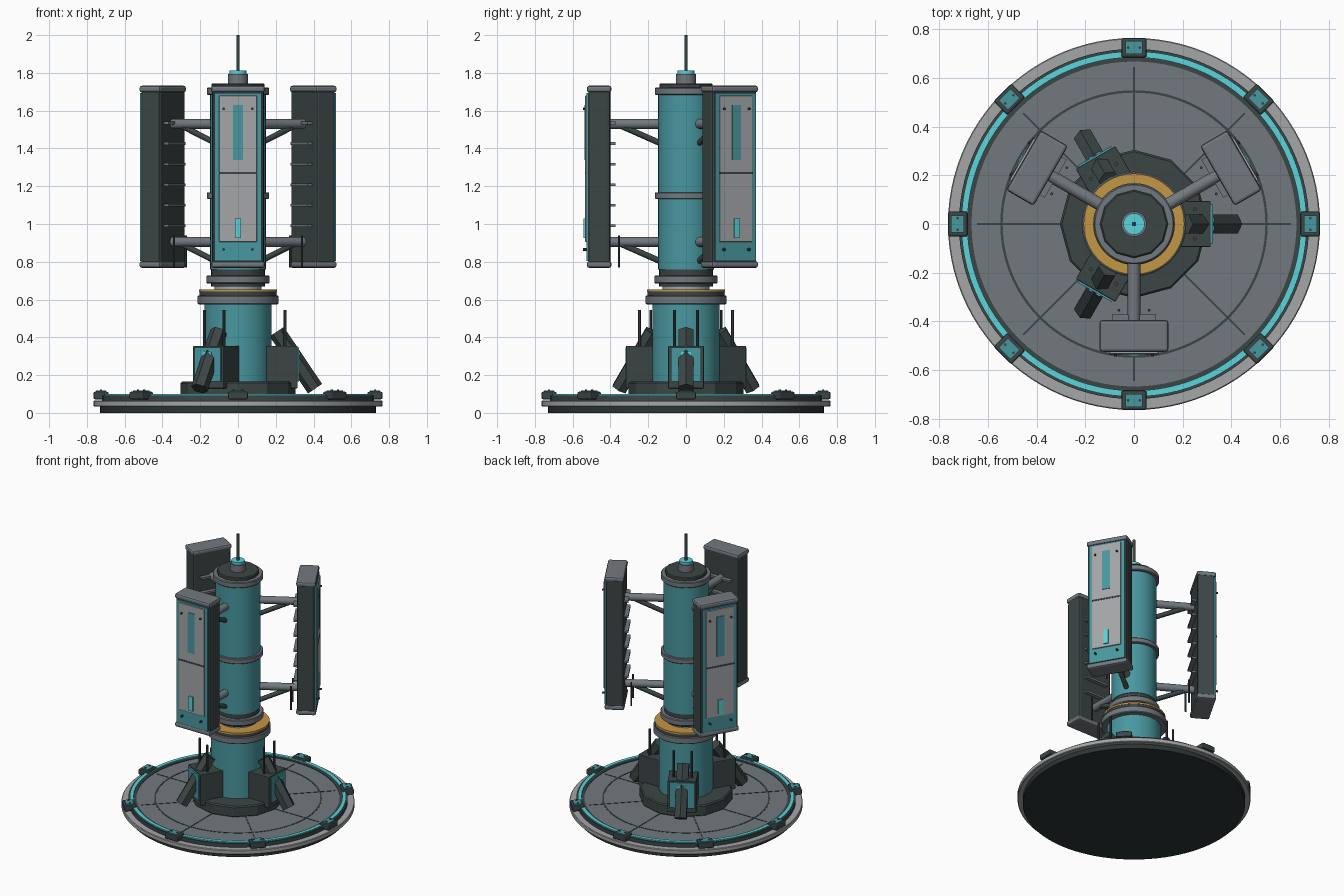
import bpy, bmesh
from math import pi, radians, cos, sin
from mathutils import Matrix, Vector

old = bpy.data.objects.get("Cube")
if old:
    bpy.data.objects.remove(old, do_unlink=True)


def material(name, *rgb):
    m = bpy.data.materials.new(name)
    m.use_nodes = True
    m.diffuse_color = (*rgb, 1)
    m.node_tree.nodes["Principled BSDF"].inputs["Base Color"].default_value = (*rgb, 1)
    return m


TEAL = material("teal paint", 0.065, 0.31, 0.35)
CYAN = material("bright cyan", 0.10, 0.66, 0.70)
DARK = material("dark metal", 0.045, 0.06, 0.06)
BLACK = material("seam black", 0.025, 0.035, 0.035)
GRAY = material("steel gray", 0.17, 0.19, 0.21)
LIGHT = material("light gray", 0.37, 0.38, 0.39)
GOLD = material("gold", 0.55, 0.31, 0.06)


def finish(name, bm, mat, angle=0.0, smooth=True):
    """Turn a bmesh into an object, swung about the z axis by angle degrees."""
    bmesh.ops.recalc_face_normals(bm, faces=bm.faces)
    bm.transform(Matrix.Rotation(radians(angle), 4, "Z"))
    me = bpy.data.meshes.new(name)
    bm.to_mesh(me)
    bm.free()
    me.materials.append(mat)
    if smooth:
        me.shade_smooth()
        me.set_sharp_from_angle(angle=radians(35))
    ob = bpy.data.objects.new(name, me)
    bpy.context.collection.objects.link(ob)
    return ob


def ring(name, r0, r1, z0, z1, mat, sides=64, bevel=0.0):
    """Disc (r0 = 0) or ring with an optional chamfer on its outer edges."""
    b = bevel
    outline = [(r0, z0), (r1 - b, z0), (r1, z0 + b), (r1, z1 - b), (r1 - b, z1), (r0, z1)]
    bm = bmesh.new()
    vs = [bm.verts.new((r, 0, z)) for r, z in outline]
    es = [bm.edges.new((vs[i], vs[(i + 1) % 6])) for i in range(6) if r0 or i < 5]
    bmesh.ops.spin(bm, geom=vs + es, cent=(0, 0, 0), axis=(0, 0, 1),
                   angle=2 * pi, steps=sides, use_duplicate=False)
    bmesh.ops.remove_doubles(bm, verts=bm.verts, dist=0.0005)
    bmesh.ops.dissolve_degenerate(bm, edges=bm.edges, dist=0.0001)
    return finish(name, bm, mat, smooth=sides > 20)


def box(name, x, y, z, mat, angle=0.0, bevel=0.0):
    """Box between the given (low, high) limits; x is radial, y tangential."""
    bm = bmesh.new()
    bmesh.ops.create_cube(bm, size=1)
    for v in bm.verts:
        v.co = [lim[0] if c < 0 else lim[1] for c, lim in zip(v.co, (x, y, z))]
    if bevel:
        bmesh.ops.bevel(bm, geom=bm.edges[:], offset=bevel, segments=2,
                        profile=0.5, affect="EDGES")
    return finish(name, bm, mat, angle, smooth=False)


def rod(name, a, b, r, mat, angle=0.0, sides=12):
    """Straight rod from point a to point b."""
    a, b = Vector(a), Vector(b)
    bm = bmesh.new()
    bmesh.ops.create_cone(bm, cap_ends=True, segments=sides, radius1=r, radius2=r,
                          depth=(b - a).length)
    turn = (b - a).to_track_quat("Z", "Y").to_matrix().to_4x4()
    bm.transform(Matrix.Translation((a + b) / 2) @ turn)
    return finish(name, bm, mat, angle, smooth=sides > 8)


def sym(w):
    return (-w, w)


# Round base platform
ring("base_underside", 0, 0.73, 0, 0.035, BLACK, 96)
ring("base_plate", 0, 0.765, 0.033, 0.065, LIGHT, 96, 0.004)
ring("deck", 0, 0.675, 0.06, 0.088, GRAY, 96)
ring("rim_band", 0.668, 0.72, 0.06, 0.092, DARK, 96)
ring("rim_light", 0.685, 0.71, 0.085, 0.1, CYAN, 96)
ring("deck_seam", 0.54, 0.55, 0.08, 0.09, DARK, 96)
for i in range(8):
    a = i * 45
    box("deck_spoke_seam", (0.29, 0.645), sym(0.004), (0.08, 0.09), DARK, a)
    box("rim_clamp", (0.685, 0.765), sym(0.052), (0.072, 0.112), DARK, a, 0.008)
    box("clamp_pad", (0.698, 0.752), sym(0.034), (0.108, 0.119), TEAL, a)
    for s in (-1, 1):
        rod("clamp_bolt", (0.725, s * 0.024, 0.115), (0.725, s * 0.024, 0.124),
            0.006, DARK, a, 8)

# Lower column and turntable
ring("hub", 0, 0.305, 0.085, 0.165, DARK, 12, 0.008)
ring("lower_column", 0, 0.178, 0.16, 0.58, TEAL)
ring("lower_collar", 0, 0.215, 0.575, 0.622, GRAY, 64, 0.005)
ring("turntable", 0, 0.205, 0.615, 0.645, DARK)
ring("turntable_ring", 0.12, 0.207, 0.642, 0.654, GOLD)
ring("turntable_core", 0, 0.125, 0.64, 0.68, LIGHT)

# Upper column with its bands and cap
ring("column_foot", 0, 0.142, 0.668, 0.765, DARK)
ring("foot_collar", 0.13, 0.168, 0.684, 0.727, GRAY, 64, 0.005)
ring("upper_column", 0, 0.147, 0.76, 1.69, TEAL)
ring("middle_band", 0.13, 0.165, 1.132, 1.168, GRAY, 64, 0.004)
ring("top_band", 0.13, 0.165, 1.682, 1.722, GRAY, 64, 0.005)
ring("column_cap", 0, 0.14, 1.68, 1.745, DARK, 12, 0.006)
ring("antenna_socket", 0, 0.052, 1.74, 1.795, GRAY, 32)
ring("antenna_light", 0, 0.044, 1.79, 1.812, CYAN, 32)
ring("antenna_mast", 0, 0.009, 1.8, 2.0, DARK, 24)

# Three antenna panels, each on two braced arms
for a in (30, 150, 270):
    for z in (1.53, 0.905):
        rod("panel_arm", (0.1, 0, z), (0.405, 0, z), 0.026, GRAY, a, 16)
        rod("arm_brace", (0.13, 0, z - 0.105), (0.345, 0, z - 0.01), 0.016, DARK, a)
    box("panel_body", (0.4, 0.517), sym(0.138), (0.785, 1.715), DARK, a, 0.016)
    for z in (0.768, 1.697):
        box("panel_end_cap", (0.395, 0.525), sym(0.142), (z, z + 0.035), GRAY, a, 0.012)
    box("panel_frame", (0.51, 0.526), sym(0.124), (0.803, 1.693), TEAL, a)
    box("panel_cover", (0.52, 0.534), sym(0.1), (0.905, 1.68), LIGHT, a, 0.004)
    box("cover_seam", (0.53, 0.536), sym(0.1), (1.264, 1.275), DARK, a)
    box("cover_stripe", (0.53, 0.538), sym(0.027), (1.34, 1.63), TEAL, a)
    box("status_light", (0.53, 0.542), sym(0.016), (0.925, 1.028), CYAN, a)
    for s in (-1, 1):
        for z in (0.865, 1.61):
            rod("panel_bolt", (0.515, s * 0.076, z), (0.545, s * 0.076, z),
                0.007, DARK, a, 8)
        rod("cable_stub", (0.355, s * 0.062, 0.77), (0.355, s * 0.062, 0.94),
            0.006, DARK, a, 8)
    for i in range(6):
        z = 0.99 + i * 0.109
        box("cooling_fin", (0.372, 0.405), sym(0.09), (z - 0.007, z + 0.007), GRAY, a)

# Three equipment boxes with sloped legs around the hub
for a in (0, 120, 240):
    box("equipment_box", (0.14, 0.315), sym(0.094), (0.13, 0.355), DARK, a, 0.004)
    box("box_face", (0.31, 0.324), sym(0.08), (0.165, 0.347), TEAL, a)
    box("box_light", (0.32, 0.329), sym(0.026), (0.305, 0.322), CYAN, a)
    rod("sloped_leg", (0.205, 0, 0.43), (0.408, 0, 0.128), 0.045, DARK, a, 6)
    for s in (-1, 1):
        rod("whip_antenna", (0.25, s * 0.06, 0.34), (0.25, s * 0.06, 0.545),
            0.008, DARK, a, 8)
